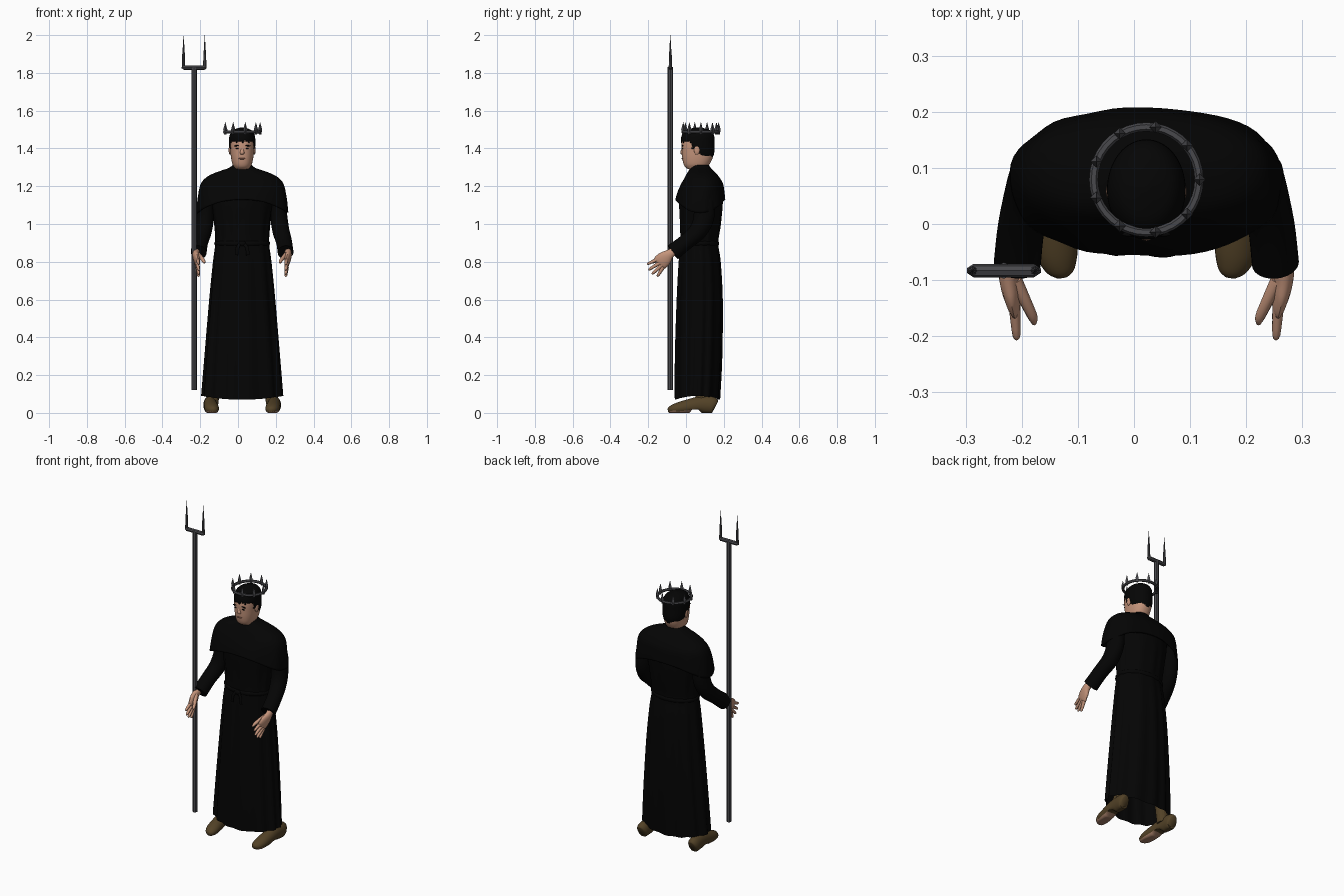
import bpy, bmesh, math
from mathutils import Vector

cube = bpy.data.objects.get("Cube")
if cube:
    bpy.data.objects.remove(cube, do_unlink=True)

MID = 0.022   # body centre line


def material(name, *rgb):
    mat = bpy.data.materials.new(name)
    mat.use_nodes = True
    mat.diffuse_color = (*rgb, 1)
    shader = next(n for n in mat.node_tree.nodes if n.type == 'BSDF_PRINCIPLED')
    shader.inputs["Base Color"].default_value = (*rgb, 1)
    return mat


CLOTH = material("black cloth", .0013, .0013, .0013)
HAIR = material("black hair", .0015, .0015, .0015)
SKIN = material("skin", .56, .3, .2)
LIPS = material("lips", .3, .13, .09)
LEATHER = material("brown leather", .085, .054, .02)
SOLE = material("tan sole", .36, .2, .13)
IRON = material("dark iron", .065, .065, .072)


def resample(rows, steps):
    """Smooth Catmull-Rom interpolation through rows of numbers."""
    out = []
    for i in range(len(rows) - 1):
        a, b, c, d = (rows[max(i - 1, 0)], rows[i], rows[i + 1], rows[min(i + 2, len(rows) - 1)])
        for s in range(steps):
            t = s / steps
            out.append([q + t * ((r - p) + t * ((2 * p - 5 * q + 4 * r - s_) + t * (3 * (q - r) + s_ - p))) / 2
                        for p, q, r, s_ in zip(a, b, c, d)])
    return out + [list(rows[-1])]


def skin_rings(name, rings, mat, caps=True):
    """Join rings of points into one smooth surface."""
    bm = bmesh.new()
    loops = [[bm.verts.new(p) for p in ring] for ring in rings]
    n = len(loops[0])
    for low, high in zip(loops, loops[1:]):
        for j in range(n):
            k = (j + 1) % n
            bm.faces.new((low[j], low[k], high[k], high[j]))
    if caps:
        bm.faces.new(loops[0])
        bm.faces.new(loops[-1])
        bmesh.ops.recalc_face_normals(bm, faces=bm.faces)
    mesh = bpy.data.meshes.new(name)
    bm.to_mesh(mesh)
    bm.free()
    obj = bpy.data.objects.new(name, mesh)
    bpy.context.collection.objects.link(obj)
    mesh.materials.append(mat)
    return smooth(obj)


def smooth(obj, angle=50):
    bpy.ops.object.select_all(action='DESELECT')
    obj.select_set(True)
    bpy.context.view_layer.objects.active = obj
    bpy.ops.object.shade_smooth_by_angle(angle=math.radians(angle))
    return obj


def loft(name, rows, mat, sides=32, power=2.0, waves=0, caps=True, steps=4):
    """Stack of ovals; each row is z, centre y, half width, half depth, side drop, fold."""
    rings = []
    for z, cy, rx, ry, drop, fold in resample([tuple(r) + (0,) * (6 - len(r)) for r in rows], steps):
        ring = []
        for j in range(sides):
            a = math.tau * j / sides
            c, s = math.cos(a), math.sin(a)
            f = 1 + fold * math.sin(waves * a + math.sin(3 * a))
            ring.append((MID + f * rx * math.copysign(abs(c) ** (2 / power), c),
                         cy + f * ry * math.copysign(abs(s) ** (2 / power), s),
                         z - drop * c * c))
        rings.append(ring)
    return skin_rings(name, rings, mat, caps)


def sweep(name, rows, mat, side=1, sides=16, steps=4, floor=None):
    """Tube along a path; each row is x from the centre line, y, z, half width, half height."""
    path = resample(rows, steps)
    pts = [Vector((MID + side * r[0], r[1], r[2])) for r in path]
    rings = []
    for i, row in enumerate(path):
        t = (pts[min(i + 1, len(pts) - 1)] - pts[max(i - 1, 0)]).normalized()
        up = t.cross(Vector((1, 0, 0))).normalized()
        across = up.cross(t)
        ring = []
        for j in range(sides):
            a = math.tau * j / sides
            p = pts[i] + across * row[3] * math.cos(a) + up * row[4] * math.sin(a)
            if floor:
                p.z = max(p.z, floor(p.y))
            ring.append(p)
        rings.append(ring)
    return skin_rings(name, rings, mat)


def rod(name, start, end, r1, r2, mat=IRON, verts=8):
    a, b = Vector(start), Vector(end)
    bpy.ops.mesh.primitive_cone_add(vertices=verts, radius1=r1, radius2=r2, depth=(b - a).length,
                                    location=(a + b) / 2, rotation=(b - a).to_track_quat('Z', 'Y').to_euler())
    obj = bpy.context.object
    obj.name = name
    obj.data.materials.append(mat)
    return obj


def blob(name, loc, size, mat, tilt=0):
    bpy.ops.mesh.primitive_uv_sphere_add(segments=16, ring_count=8, radius=1, location=loc, rotation=(0, tilt, 0))
    obj = bpy.context.object
    obj.name = name
    obj.scale = size
    obj.data.materials.append(mat)
    return smooth(obj)


# Robe, open at the hem, and belt
loft("robe", [(.07, .06, .212, .117, -.02, .035), (.3, .066, .196, .123, 0, .03), (.6, .072, .172, .12, 0, .025),
              (.8, .072, .153, .11, 0, .02), (.9, .07, .142, .1, 0, .01), (1, .076, .147, .107, 0, .02),
              (1.15, .08, .165, .115), (1.24, .085, .14, .08)], CLOTH, sides=96, waves=13, caps=False)
loft("belt", [(.885, .07, .14, .1), (.892, .07, .147, .105), (.903, .07, .147, .105), (.91, .07, .14, .1)],
     CLOTH, steps=2)
blob("belt_knot", (MID, -.037, .897), (.02, .01, .014), CLOTH)
for s in (-1, 1):
    sweep("belt_end", [(.005, -.038, .9, .008, .004), (.025, -.044, .875, .009, .004), (.03, -.046, .835, .009, .004)],
          CLOTH, s, sides=8)

# Shoulder cape, longer at the sides
cape = loft("shoulder_cape", [(1.13, .075, .243, .132, .07, .012), (1.17, .079, .235, .124, .03, .008),
                              (1.21, .085, .222, .112, .005), (1.24, .086, .198, .096), (1.264, .083, .16, .08),
                              (1.283, .08, .11, .065), (1.297, .077, .07, .054), (1.312, .075, .05, .046)],
            CLOTH, sides=64, power=2.3, waves=9, caps=False)
shell = cape.modifiers.new("thickness", 'SOLIDIFY')
shell.thickness = .008

# Head, nose and ears
head = loft("head", [(1.2, .08, .046, .044), (1.275, .075, .045, .044), (1.297, .056, .042, .056),
                     (1.315, .056, .051, .068), (1.345, .06, .058, .079), (1.38, .062, .062, .084),
                     (1.43, .062, .064, .085), (1.47, .065, .058, .075), (1.5, .065, .03, .04)], SKIN, power=2.3)
sweep("nose", [(0, -.016, 1.41, .006, .004), (0, -.019, 1.392, .008, .007), (0, -.021, 1.377, .012, .009),
               (0, -.016, 1.369, .008, .004)], SKIN, sides=12)
for s in (-1, 1):
    blob("ear", (MID + s * .064, .058, 1.392), (.008, .016, .025), SKIN)

# Thin facial details laid on the head
bpy.context.view_layer.update()


def detail(name, x, z, w, h, mat, tilt=0):
    hit, spot, normal, index = head.ray_cast(Vector((MID + x, -1, z)), Vector((0, 1, 0)))
    if hit:
        blob(name, spot, (w, .0045, h), mat, tilt)


for s in (-1, 1):
    detail("eyebrow", s * .027, 1.415, .017, .0035, HAIR, s * .1)
    detail("eye", s * .026, 1.4, .009, .003, HAIR)
detail("mouth", 0, 1.346, .019, .004, LIPS)

# Short hair, cut away around the face and ears
hair = loft("hair", [(1.345, .087, .05, .052), (1.38, .074, .065, .076), (1.43, .062, .07, .088),
                     (1.47, .063, .066, .085), (1.498, .064, .047, .06), (1.512, .065, .006, .008)],
            HAIR, sides=64, steps=6)
bm = bmesh.new()
bm.from_mesh(hair.data)
bare = []
for f in bm.faces:
    c = f.calc_center_median()
    fringe = 1.437 + .004 * math.sin(c.x * 200)
    if (c.y < .03 and c.z < fringe) or (c.y < .05 and c.z < 1.395) or (c.y < .08 and c.z < 1.375):
        bare.append(f)
bmesh.ops.delete(bm, geom=bare, context='FACES')
bm.to_mesh(hair.data)
bm.free()
hair.modifiers.new("thickness", 'SOLIDIFY').thickness = .006

# Crown: a hoop with nine spikes
bpy.ops.mesh.primitive_torus_add(major_radius=.094, minor_radius=.008, major_segments=36, minor_segments=6,
                                 location=(MID, .079, 1.487))
hoop = bpy.context.object
hoop.name = "crown_hoop"
hoop.data.materials.append(IRON)
for i in range(9):
    a = math.tau * i / 9
    x, y = MID + .095 * math.cos(a), .079 + .095 * math.sin(a)
    rod("crown_spike_base", (x, y, 1.475), (x, y, 1.5), .007, .011, verts=4)
    rod("crown_spike", (x, y, 1.5), (x, y, 1.54), .011, 0, verts=4)


# Shoes with an arched sole
def ground(y):
    return .018 if .02 < y < .075 else 0


for s in (-1, 1):
    shoe = sweep("shoe", [(.172, .156, .035, .022, .03), (.172, .14, .04, .033, .045), (.17, .08, .043, .034, .045),
                          (.165, .01, .033, .037, .038), (.159, -.05, .022, .037, .03),
                          (.152, -.083, .016, .025, .02), (.15, -.095, .014, .01, .01)],
                 LEATHER, s, sides=24, floor=ground)
    shoe.data.materials.append(SOLE)
    for f in shoe.data.polygons:
        if f.normal.z < -.5 and f.center.y < .03:
            f.material_index = 1
    rod("ankle", (MID + s * .16, .085, .05), (MID + s * .145, .08, .17), .034, .032, LEATHER, 16)

# Sleeves and hands
for s in (-1, 1):
    sweep("sleeve", [(.16, .088, 1.2, .04, .04), (.187, .095, 1.13, .044, .055), (.194, .095, 1.04, .045, .055),
                     (.205, .065, .965, .045, .048), (.222, 0, .905, .042, .042), (.23, -.07, .85, .042, .045)],
          CLOTH, s, sides=24)
    sweep("palm", [(.238, -.05, .862, .017, .02), (.245, -.085, .842, .018, .025), (.242, -.11, .82, .017, .038),
                   (.236, -.135, .797, .013, .041), (.234, -.145, .787, .006, .034)], SKIN, s)
    for y, z in ((-.206, .787), (-.199, .757), (-.18, .735), (-.152, .722)):
        # knuckles fan out from the palm
        base = Vector((.236, -.128 + (y + .18) * .25, .793 + (z - .75) * .75))
        tip = Vector((.231, y, z))
        rows = [(*base.lerp(tip, t), w, w) for t, w in ((0, .011), (.5, .009), (.9, .007), (1, .003))]
        sweep("finger", rows, SKIN, s, sides=8, steps=2)
    sweep("thumb", [(.234, -.1, .838, .013, .015), (.217, -.135, .822, .011, .011), (.203, -.165, .803, .009, .009),
                    (.2, -.178, .793, .004, .004)], SKIN, s, sides=8)

# Two-pronged staff
SX, SY = -.232, -.083
rod("staff_shaft", (SX, SY, .12), (SX, SY, 1.83), .0145, .0145)
rod("staff_crossbar", (SX - .054, SY, 1.828), (SX + .054, SY, 1.828), .012, .012)
for s in (-1, 1):
    x = SX + s * .056
    rod("crossbar_tip", (SX + s * .054, SY, 1.828), (SX + s * .066, SY, 1.828), .012, .004)
    rod("prong", (x, SY, 1.825), (x, SY, 1.9), .0085, .0075)
    rod("prong_point", (x, SY, 1.9), (x, SY, 2), .0065, .0005)
